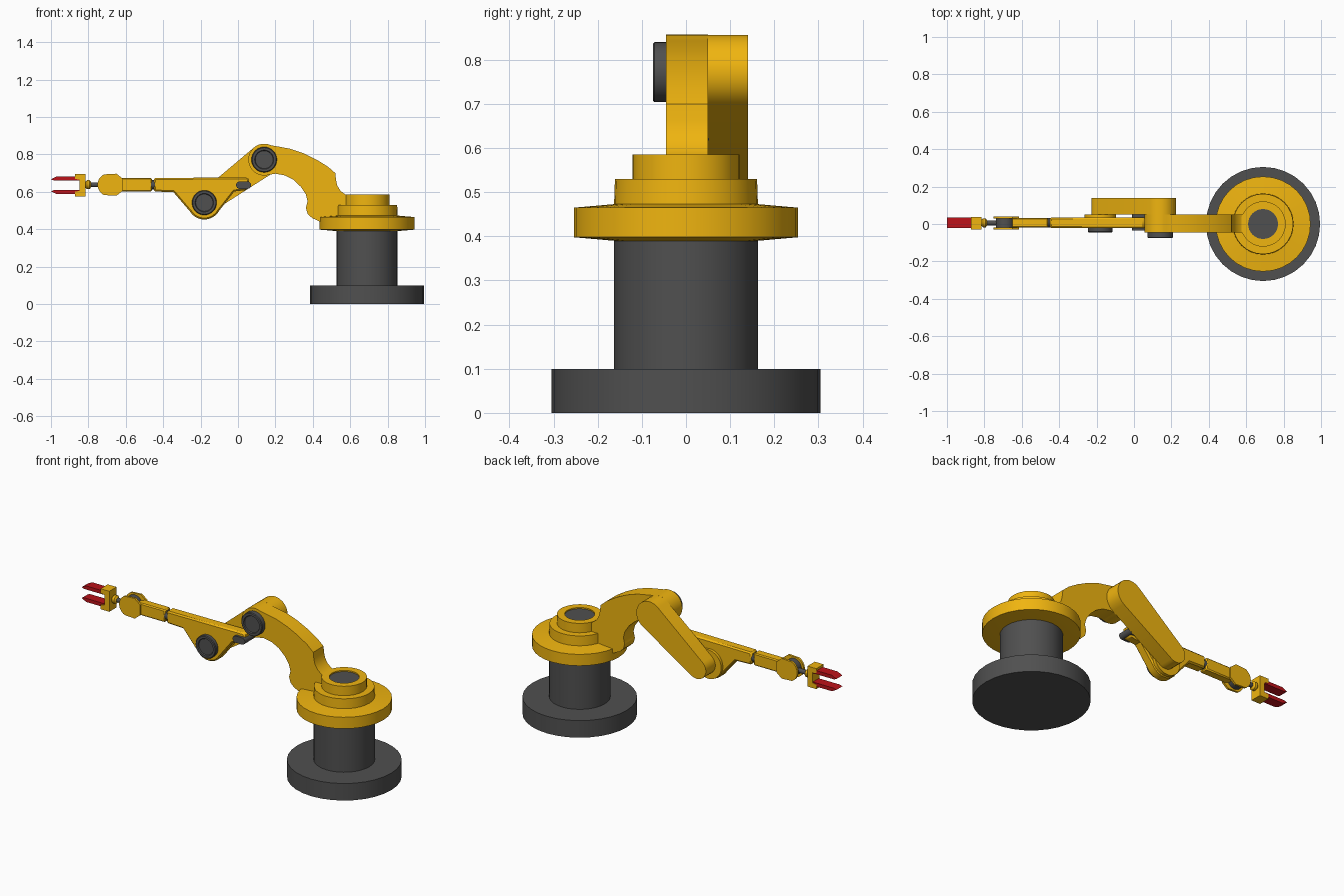
import bpy, bmesh, math
from mathutils import Matrix

if "Cube" in bpy.data.objects:
    bpy.data.objects.remove(bpy.data.objects["Cube"])


def material(name, r, g, b):
    m = bpy.data.materials.new(name)
    m.diffuse_color = (r, g, b, 1)
    m.use_nodes = True
    m.node_tree.nodes["Principled BSDF"].inputs["Base Color"].default_value = m.diffuse_color
    return m


YELLOW = material("yellow_paint", 0.87, 0.46, 0.005)
DARK = material("dark_metal", 0.08, 0.08, 0.08)
RED = material("red_grip", 0.5, 0.006, 0.01)


def finish(name, bm, mat, bevel=0):
    bmesh.ops.remove_doubles(bm, verts=bm.verts, dist=1e-5)
    bmesh.ops.recalc_face_normals(bm, faces=bm.faces)
    me = bpy.data.meshes.new(name)
    bm.to_mesh(me)
    bm.free()
    me.materials.append(mat)
    ob = bpy.data.objects.new(name, me)
    bpy.context.collection.objects.link(ob)
    if bevel:
        mod = ob.modifiers.new("edge_bevel", 'BEVEL')
        mod.width, mod.segments = bevel, 1
        mod.limit_method, mod.angle_limit = 'ANGLE', math.radians(50)
    return ob


AXES = {'Z': Matrix.Identity(4),
        'Y': Matrix.Rotation(math.radians(90), 4, 'X'),    # profile height runs to -y
        'X': Matrix.Rotation(math.radians(-90), 4, 'Y')}   # profile height runs to -x


def lathe(name, profile, centre, mat, axis='Z', sides=32):
    """Turn a closed (radius, height) profile that starts and ends on the axis."""
    bm = bmesh.new()
    vs = [bm.verts.new((r, 0, h)) for r, h in profile]
    es = [bm.edges.new(p) for p in zip(vs, vs[1:])]
    bmesh.ops.spin(bm, geom=vs + es, cent=(0, 0, 0), axis=(0, 0, 1),
                   angle=math.tau, steps=sides, use_merge=True)
    bm.transform(Matrix.Translation(centre) @ AXES[axis])
    return finish(name, bm, mat)


def rod(name, r, length, centre, mat, axis, sides=32):
    return lathe(name, [(0, 0), (r, 0), (r, length), (0, length)], centre, mat, axis, sides)


def prism(name, pts, y0, y1, mat, bevel=0):
    """Extrude an (x, z) outline from y0 to y1."""
    bm = bmesh.new()
    f = bm.faces.new([bm.verts.new((x, y0, z)) for x, z in pts])
    ext = bmesh.ops.extrude_face_region(bm, geom=[f])
    for v in ext['geom']:
        if isinstance(v, bmesh.types.BMVert):
            v.co.y = y1
    return finish(name, bm, mat, bevel)


def arc(cx, cz, r, a0, a1, n=12):
    return [(cx + r * math.cos(math.radians(a0 + (a1 - a0) * i / n)),
             cz + r * math.sin(math.radians(a0 + (a1 - a0) * i / n))) for i in range(n + 1)]


def capsule(x0, z0, r0, x1, z1, r1):
    """Tapered bar outline with a round at each end."""
    a = math.degrees(math.atan2(z1 - z0, x1 - x0))
    t = math.degrees(math.acos((r0 - r1) / math.hypot(x1 - x0, z1 - z0)))
    return arc(x0, z0, r0, a + t, a + 360 - t) + arc(x1, z1, r1, a - t, a + t)


def box(x0, x1, z0, z1):
    return [(x0, z0), (x1, z0), (x1, z1), (x0, z1)]


# Pedestal and turntable
BX = 0.69
lathe("pedestal", [(0, 0), (.305, 0), (.305, .1), (.163, .1), (.163, .4), (0, .4)],
      (BX, 0, 0), DARK)
lathe("turntable", [(0, .39), (.163, .39), (.254, .398), (.254, .465), (.163, .473),
                    (.161, .53), (.121, .53), (.121, .585), (.08, .585), (.08, .572),
                    (0, .572)], (BX, 0, 0), YELLOW)
rod("turntable_cap", .08, .01, (BX, 0, .568), DARK, 'Z')

# Curved shoulder arm
SX, SZ = .14, .772
prism("shoulder_arm", arc(SX, SZ, .085, 65, 290, 20) + [
    (.20, .697), (.25, .688), (.295, .665), (.335, .628), (.362, .588), (.372, .55),
    (.363, .515), (.372, .483), (.396, .46), (.44, .44), (.58, .44), (.60, .575),
    (.577, .583), (.548, .605), (.53, .635), (.524, .663), (.52, .70), (.48, .735),
    (.42, .772), (.35, .806), (.28, .83), (.21, .843)], -.045, .05, YELLOW)

# Elbow link behind the shoulder arm
EX, EZ = -.18, .542
prism("elbow_link", capsule(SX, SZ, .085, -.167, .546, .06), .05, .14, YELLOW)

# Ringed joint caps facing front
for name, x, z, r, y, h in (("shoulder_cap", SX, SZ, .068, -.04, .035),
                            ("elbow_cap", EX, EZ, .066, -.015, .03)):
    lathe(name, [(0, 0), (r, 0), (r, h - .004), (r - .004, h), (r * .75, h),
                 (r * .7, h - .006), (0, h - .006)], (x, y, z), DARK, 'Y')
rod("elbow_spacer", .085, .022, (EX, .052, EZ), YELLOW, 'Y')

# Forearm with elbow bulge
prism("forearm", [(.05, .677), (-.45, .674), (-.45, .602), (-.345, .598)]
      + arc(EX, EZ, .09, 212, 330) + [(-.02, .602), (.05, .61), (.06, .64), (.06, .665)],
      -.022, .036, YELLOW, .008)
prism("forearm_pin", capsule(.01, .636, .02, .05, .636, .0199), -.036, .052, DARK)
rod("forearm_bearing", .026, .03, (-.44, .006, .638), DARK, 'X')

# Wrist bar and fork
prism("wrist_bar", [(-.46, .602), (-.46, .674), (-.62, .674), (-.66, .66), (-.66, .616),
                    (-.62, .602)], -.02, .032, YELLOW, .006)
for name, y in (("wrist_plate_front", -.03), ("wrist_plate_back", .029)):
    prism(name, arc(-.69, .638, .061, 115, 245)
          + [(-.65, .579), (-.615, .607), (-.615, .669), (-.65, .697)], y, y + .012, YELLOW)
rod("wrist_knuckle", .048, .048, (-.69, .03, .638), DARK, 'Y')

# Tool shaft and collar
rod("tool_shaft", .013, .11, (-.71, .006, .638), DARK, 'X', 16)
lathe("tool_collar", [(0, 0), (.013, 0), (.024, .008), (.024, .022), (.016, .03), (0, .03)],
      (-.785, .006, .638), YELLOW, 'X', 16)

# Gripper bracket and mirrored fingers
MZ = .635
prism("gripper_bracket", [(-.815, MZ - .06), (-.815, MZ + .06), (-.872, MZ + .06),
                          (-.872, MZ + .034), (-.847, MZ + .03), (-.847, MZ - .03),
                          (-.872, MZ - .034), (-.872, MZ - .06)], -.03, .037, YELLOW)
for name, s in (("upper_finger", 1), ("lower_finger", -1)):
    prism(name, [(x, MZ + s * z) for x, z in
                 [(-.845, .026), (-.985, .026), (-1, .032), (-.97, .047), (-.845, .047)]],
          -.022, .034, RED)

# Smooth the round parts, keep edges sharp
bpy.ops.object.select_all(action='SELECT')
bpy.context.view_layer.objects.active = bpy.context.selected_objects[0]
bpy.ops.object.shade_smooth_by_angle(angle=math.radians(30))
